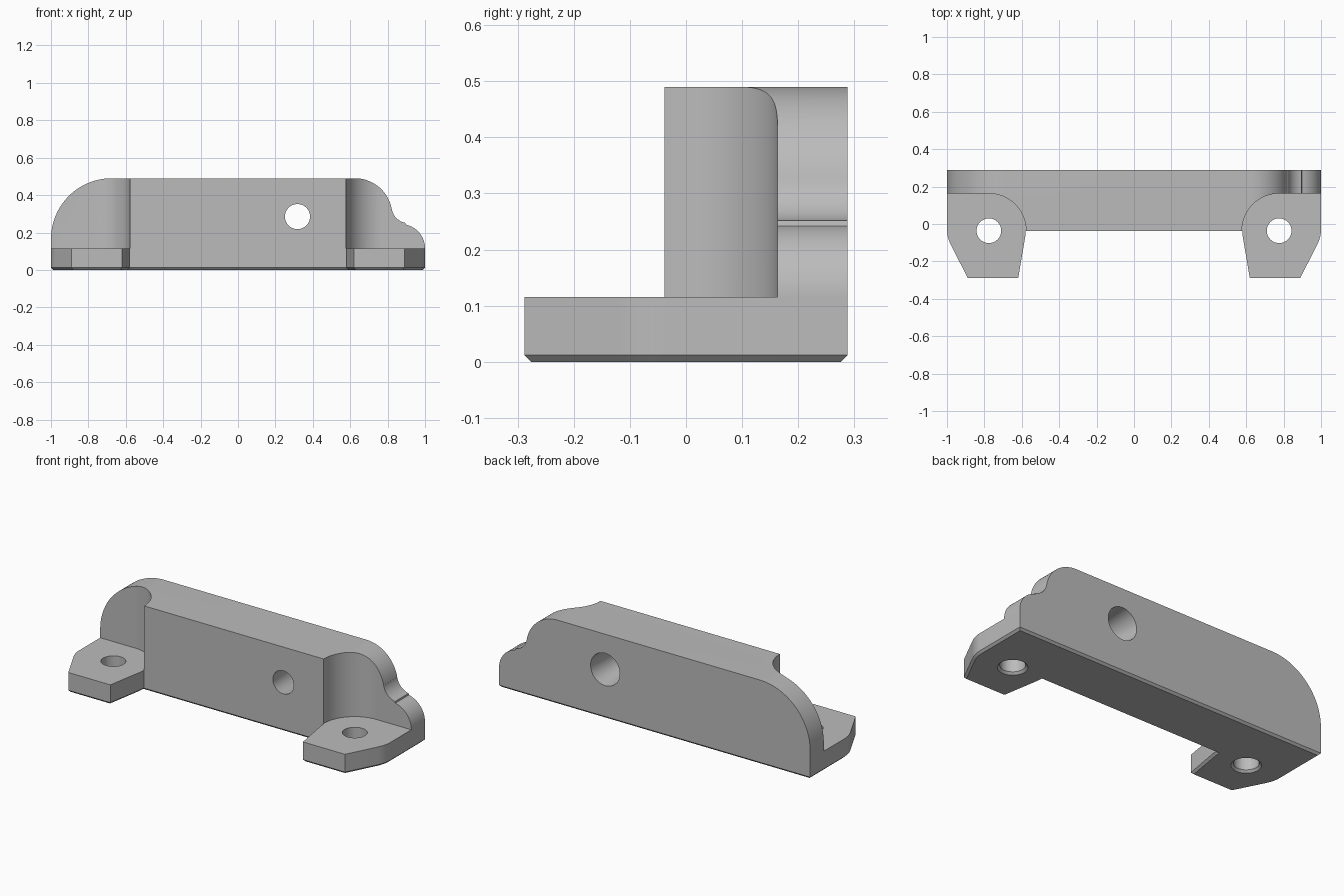
import bpy, bmesh
from math import cos, sin, radians, pi
from mathutils import Matrix, Vector

cube = bpy.data.objects.get("Cube")
if cube:
    bpy.data.objects.remove(cube, do_unlink=True)

grey = bpy.data.materials.new("plain grey")
grey.use_nodes = True
colour = (0.5, 0.5, 0.5, 1)
grey.diffuse_color = colour
grey.node_tree.nodes["Principled BSDF"].inputs["Base Color"].default_value = colour

CHAMFER = 0.012


def arc(cx, cy, r, start, end, steps=20):
    angles = [radians(start + (end - start) * i / steps) for i in range(steps + 1)]
    return [(cx + r * cos(a), cy + r * sin(a)) for a in angles]


def finish(bm, name):
    bmesh.ops.recalc_face_normals(bm, faces=bm.faces)
    mesh = bpy.data.meshes.new(name)
    bm.to_mesh(mesh)
    bm.free()
    mesh.materials.append(grey)
    obj = bpy.data.objects.new(name, mesh)
    bpy.context.collection.objects.link(obj)
    return obj


def prism(name, points, low, high, upright=False, chamfer=0):
    """Extrude a plan (xy) or, if upright, a front outline (xz)."""
    bm = bmesh.new()
    place = (lambda p: (p[0], low, p[1])) if upright else (lambda p: (p[0], p[1], low))
    face = bm.faces.new([bm.verts.new(place(p)) for p in points])
    edges = list(face.edges)
    grown = bmesh.ops.extrude_face_region(bm, geom=[face], use_keep_orig=True)["geom"]
    step = Vector((0, high - low, 0) if upright else (0, 0, high - low))
    bmesh.ops.translate(bm, vec=step, verts=[v for v in grown if isinstance(v, bmesh.types.BMVert)])
    bmesh.ops.recalc_face_normals(bm, faces=bm.faces)
    if chamfer:
        bmesh.ops.bevel(bm, geom=edges, offset=chamfer, segments=1, affect='EDGES')
    return finish(bm, name)


def drill(name, centre, r1, r2, depth, turn=0):
    bm = bmesh.new()
    matrix = Matrix.Translation(centre) @ Matrix.Rotation(turn, 4, 'X')
    bmesh.ops.create_cone(bm, cap_ends=True, segments=48, radius1=r1, radius2=r2,
                          depth=depth, matrix=matrix)
    return finish(bm, name)


def combine(target, tool, operation):
    tool.hide_render = True
    mod = target.modifiers.new(operation, 'BOOLEAN')
    mod.operation = operation
    mod.solver = 'EXACT'
    mod.object = tool
    bpy.context.view_layer.objects.active = target
    bpy.ops.object.modifier_apply(modifier=mod.name)
    bpy.data.objects.remove(tool, do_unlink=True)


def mirror(points):
    return [(-x, y) for x, y in reversed(points)]


# Plan: long bar with a tapered ear at each end
p0, p1, p2 = Vector((1, -0.03)), Vector((1, -0.073)), Vector((0.975, -0.12))
corner = [tuple(p0 * (1 - t) ** 2 + p1 * 2 * t * (1 - t) + p2 * t * t)
          for t in [i / 8 for i in range(9)]]
half = [(0.579, -0.038), (0.581, -0.065), (0.619, -0.288), (0.889, -0.288)]
half += corner[::-1] + [(1, 0.288)]
bracket = prism("mounting_bracket", half + mirror(half), 0, 0.6, chamfer=CHAMFER)

# Front outline: round left shoulder, stepped wavy right shoulder
outline = [(-1.1, -0.1), (-1.1, 0.165)]
outline += arc(-0.675, 0.165, 0.325, 180, 90, 28)
outline += arc(0.625, 0.29, 0.2, 90, 10)
outline += arc(0.911, 0.34, 0.09, 190, 260, 12)
outline += arc(0.87, 0.115, 0.13, 78, 0)
outline += [(1.1, 0.115), (1.1, -0.1)]
combine(bracket, prism("outline_tool", outline, -0.5, 0.5, upright=True), 'INTERSECT')

# Rounded pockets above the ears
pocket = arc(0.776, -0.036, 0.199, 180, 90, 24) + [(1.1, 0.163), (1.1, -0.4), (0.577, -0.4)]
for side, points in (("left", pocket), ("right", mirror(pocket))):
    combine(bracket, prism(side + "_pocket_tool", points, 0.115, 0.8), 'DIFFERENCE')

# Screw holes through the ears, countersunk underneath
for x in (-0.776, 0.776):
    combine(bracket, drill("screw_hole_tool", (x, -0.036, 0.05), 0.066, 0.066, 0.4), 'DIFFERENCE')
    combine(bracket, drill("countersink_tool", (x, -0.036, 0.0065), 0.098, 0.046, 0.053), 'DIFFERENCE')

# Tapered hole through the bar, wider at the back
combine(bracket, drill("cross_hole_tool", (0.318, 0.125, 0.285), 0.062, 0.099, 0.45, -pi / 2), 'DIFFERENCE')

bpy.ops.object.select_all(action='DESELECT')
bracket.select_set(True)
bpy.context.view_layer.objects.active = bracket
bpy.ops.object.shade_smooth_by_angle(angle=radians(25))
